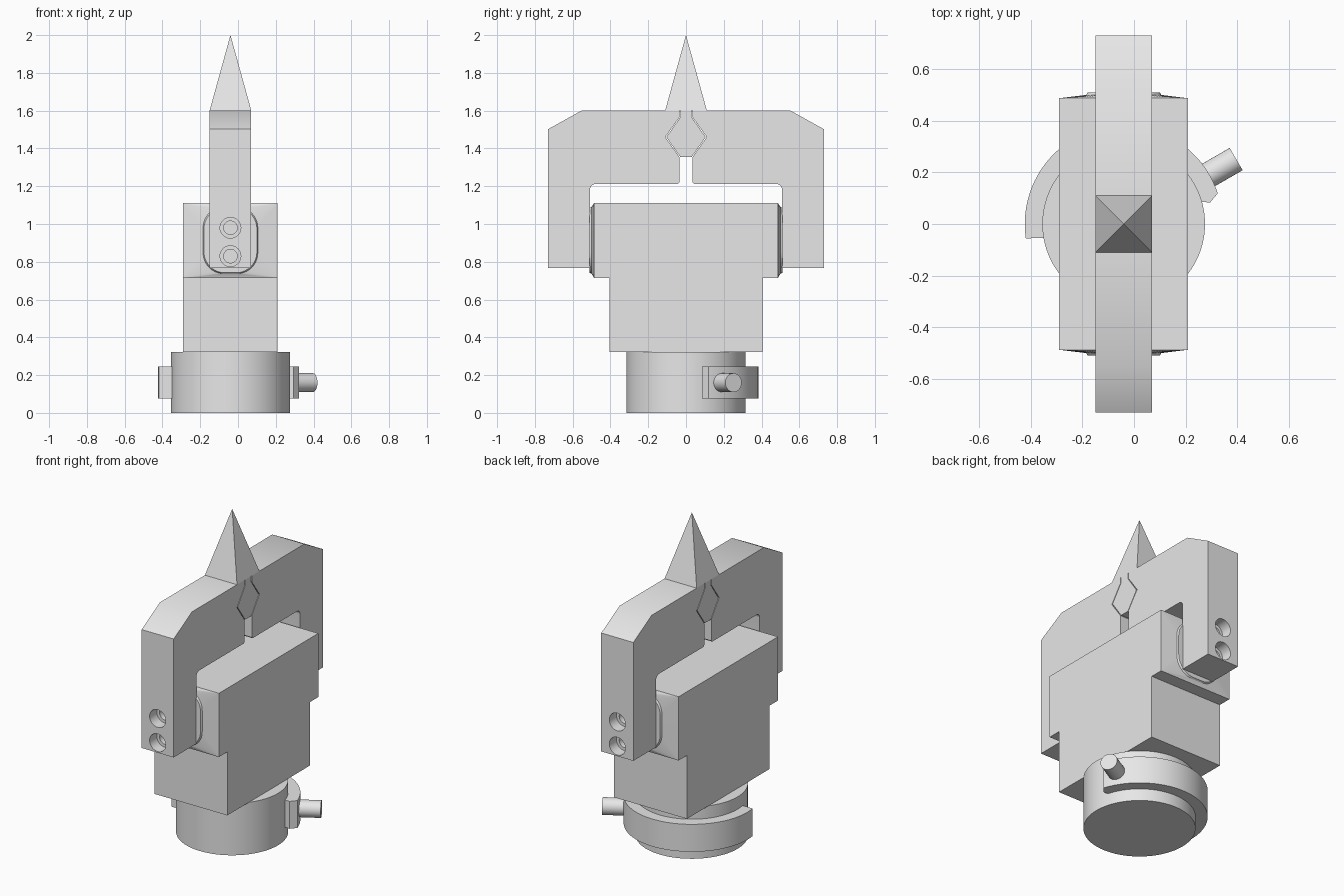
import bpy, bmesh
from math import sin, cos, pi, radians
from mathutils import Vector, Matrix

if "Cube" in bpy.data.objects:
    bpy.data.objects.remove(bpy.data.objects["Cube"], do_unlink=True)

CX = -0.04       # gripper axis sits slightly off centre
HALF_JAW = 0.11  # half width of the jaws

grey = bpy.data.materials.new("machined grey")
grey.use_nodes = True
grey.diffuse_color = (0.8, 0.8, 0.8, 1)
grey.node_tree.nodes["Principled BSDF"].inputs["Base Color"].default_value = (0.8, 0.8, 0.8, 1)


def finish(name, bm):
    bmesh.ops.recalc_face_normals(bm, faces=bm.faces)
    mesh = bpy.data.meshes.new(name)
    bm.to_mesh(mesh)
    bm.free()
    mesh.materials.append(grey)
    ob = bpy.data.objects.new(name, mesh)
    bpy.context.collection.objects.link(ob)
    return ob


def smooth(ob):
    bpy.ops.object.select_all(action='DESELECT')
    ob.select_set(True)
    bpy.context.view_layer.objects.active = ob
    bpy.ops.object.shade_smooth_by_angle(angle=radians(30))


def loft(name, loops):
    """Skin equal-length point loops and cap both ends."""
    bm = bmesh.new()
    rings = [[bm.verts.new(p) for p in loop] for loop in loops]
    n = len(rings[0])
    for a, b in zip(rings, rings[1:]):
        for i in range(n):
            j = (i + 1) % n
            bm.faces.new((a[i], a[j], b[j], b[i]))
    bm.faces.new(rings[0])
    bm.faces.new(rings[-1])
    return finish(name, bm)


def side_profile(name, pts, half):
    """Extrude a (y, z) outline across x."""
    return loft(name, [[(CX + s * half, y, z) for y, z in pts] for s in (-1, 1)])


def rod(name, start, end, radius, sides=48):
    start, end = Vector(start), Vector(end)
    axis = end - start
    turn = axis.to_track_quat('Z', 'Y').to_matrix().to_4x4()
    bm = bmesh.new()
    bmesh.ops.create_cone(bm, cap_ends=True, segments=sides, radius1=radius, radius2=radius,
                          depth=axis.length, matrix=Matrix.Translation((start + end) / 2) @ turn)
    return finish(name, bm)


def cut(ob, cutter):
    mod = ob.modifiers.new("hole", 'BOOLEAN')
    mod.operation, mod.solver, mod.object = 'DIFFERENCE', 'EXACT', cutter
    bpy.context.view_layer.objects.active = ob
    bpy.ops.object.modifier_apply(modifier=mod.name)
    bpy.data.objects.remove(cutter, do_unlink=True)


def rounded(y, half, z0, z1, r, steps=10):
    """Rounded rectangle standing in the xz plane."""
    pts = []
    for k, (sx, z) in enumerate(((1, z1 - r), (-1, z1 - r), (-1, z0 + r), (1, z0 + r))):
        for i in range(steps + 1):
            a = (k + i / steps) * pi / 2
            pts.append((CX + sx * (half - r) + r * cos(a), y, z + r * sin(a)))
    return pts


# Round mounting base
smooth(rod("base_cylinder", (CX, 0, 0), (CX, 0, 0.322), 0.315, 96))

# Partial collar with a bevelled end beside the pin
outline = [(0.31, 16), (0.345, 14)]
outline += [(0.383, 18 + 170.3 * i / 60) for i in range(61)]
outline += [(0.31, 190.2 - 170 * i / 60) for i in range(60)]
collar = [(CX + r * cos(radians(a)), r * sin(radians(a))) for r, a in outline]
smooth(loft("collar", [[(x, y, z) for x, y in collar] for z in (0.075, 0.245)]))

# Radial locking pin
c, s = cos(pi / 6), sin(pi / 6)
smooth(rod("locking_pin", (CX + 0.3 * c, 0.3 * s, 0.16), (CX + 0.503 * c, 0.503 * s, 0.16), 0.05))

# T-shaped body
half_body = [(0.405, 0.322), (0.405, 0.715), (0.487, 0.715), (0.487, 1.11)]
side_profile("body", half_body + [(-y, z) for y, z in reversed(half_body)], 0.25)

# Outline of one jaw, with a filleted inner corner and a V notch
fillet = [(0.478 + 0.03 * cos(a), 1.182 + 0.03 * sin(a))
          for a in (pi / 2 * (1 - i / 6) for i in range(7))]
jaw = [(0.035, 1.602), (0.035, 1.565), (0.11, 1.46), (0.035, 1.355),
       (0.035, 1.22), (0.043, 1.212)] + fillet
jaw += [(0.508, 0.768), (0.73, 0.768), (0.73, 1.502), (0.55, 1.602)]

for side, label in ((-1, "front"), (1, "back")):
    # Sloped end face rising to a rounded slide pad
    smooth(loft(label + "_slide_pad", [
        rounded(side * 0.487, 0.25, 0.715, 1.11, 0.0005),
        rounded(side * 0.5, 0.145, 0.737, 1.09, 0.11),
        rounded(side * 0.51, 0.14, 0.742, 1.085, 0.11)]))

    # Jaw with two counterbored screw holes
    finger = side_profile(label + "_jaw", [(side * y, z) for y, z in jaw], HALF_JAW)
    for z in (0.98, 0.83):
        for radius, depth in ((0.055, 0.66), (0.036, 0.45)):
            cut(finger, rod("cutter", (CX, side * depth, z), (CX, side * 0.8, z), radius, 32))
    smooth(finger)

# Gripped pointed workpiece: hexagonal shank below a square spike
shank = [(0.03, 1.355), (0.104, 1.46), (0.029, 1.567), (0.029, 1.602)]
side_profile("spike_shank", shank + [(-y, z) for y, z in reversed(shank)], HALF_JAW)
bm = bmesh.new()
corners = [bm.verts.new((CX + x * HALF_JAW, y * HALF_JAW, 1.602))
           for x, y in ((-1, -1), (1, -1), (1, 1), (-1, 1))]
tip = bm.verts.new((CX, 0, 2))
bm.faces.new(corners)
for i in range(4):
    bm.faces.new((corners[i], corners[(i + 1) % 4], tip))
finish("spike", bm)
